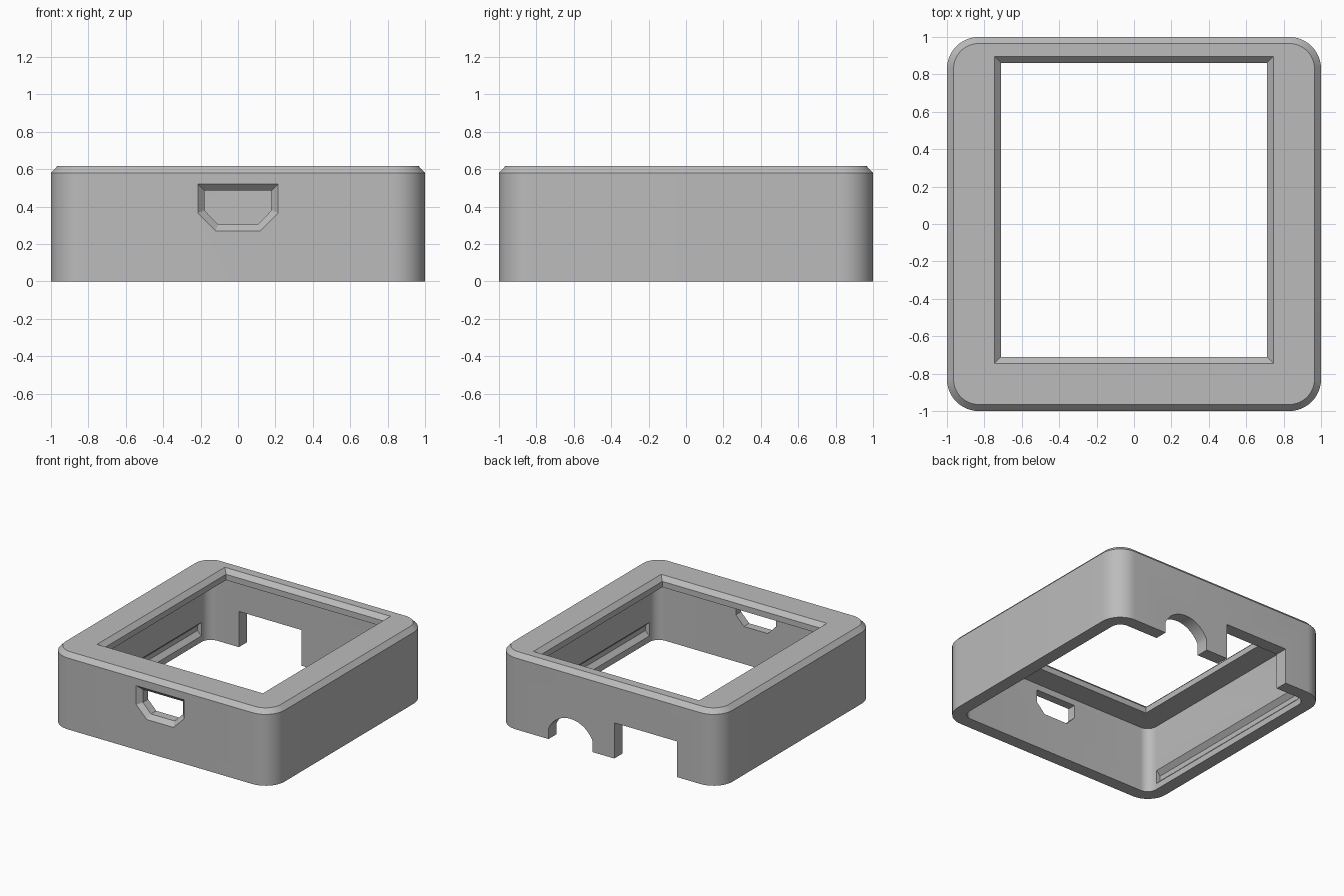
import bpy, bmesh
from math import sin, cos, pi, radians

cube = bpy.data.objects.get("Cube")
if cube:
    bpy.data.objects.remove(cube, do_unlink=True)

gray = bpy.data.materials.new("light gray plastic")
gray.use_nodes = True
color = (0.5, 0.5, 0.5, 1)
gray.diffuse_color = color
gray.node_tree.nodes["Principled BSDF"].inputs["Base Color"].default_value = color


def loft(name, rings):
    """Closed solid skinned through matching rings of points."""
    bm = bmesh.new()
    loops = [[bm.verts.new(p) for p in ring] for ring in rings]
    n = len(loops[0])
    for a, b in zip(loops, loops[1:]):
        for i in range(n):
            j = (i + 1) % n
            bm.faces.new((a[i], a[j], b[j], b[i]))
    bm.faces.new(loops[0][::-1])
    bm.faces.new(loops[-1])
    bmesh.ops.recalc_face_normals(bm, faces=bm.faces)
    mesh = bpy.data.meshes.new(name)
    bm.to_mesh(mesh)
    bm.free()
    mesh.materials.append(gray)
    obj = bpy.data.objects.new(name, mesh)
    bpy.context.collection.objects.link(obj)
    return obj


def rounded_square(half, radius, z, steps=12):
    ring = []
    for k, (sx, sy) in enumerate([(1, 1), (-1, 1), (-1, -1), (1, -1)]):
        for i in range(steps + 1):
            a = (k + i / steps) * pi / 2
            c = half - radius
            ring.append((sx * c + radius * cos(a), sy * c + radius * sin(a), z))
    return ring


def window_ring(grow, z):
    x, front, back = 0.71 + grow, -0.71 - grow, 0.86 + grow
    return [(-x, front, z), (x, front, z), (x, back, z), (-x, back, z)]


def port_ring(side, top, bottom, shoulder, foot, y):
    half = [(side, top), (side, shoulder), (foot, bottom)]
    return [(x, y, z) for x, z in half] + [(-x, y, z) for x, z in half[::-1]]


def back_cut(name, profile):
    return loft(name, [[(x, y, z) for x, z in profile] for y in (0.8, 1.1)])


# Outer shell with a bevelled top rim
case = loft("case_shell", [rounded_square(1, 0.17, 0),
                           rounded_square(1, 0.17, 0.58),
                           rounded_square(0.965, 0.135, 0.617)])

# Hollow interior, open at the bottom
cutters = [loft("cavity", [rounded_square(0.897, 0.08, -0.1),
                           rounded_square(0.897, 0.08, 0.535)])]

# Screen window with bevelled upper edge
cutters.append(loft("window", [window_ring(0, 0.4), window_ring(0, 0.582),
                               window_ring(0.035, 0.617), window_ring(0.035, 0.7)]))

# Cable port in the front wall, flared outwards
outer = (0.215, 0.52, 0.27, 0.365, 0.12)
inner = (0.18, 0.485, 0.305, 0.38, 0.107)
cutters.append(loft("port", [port_ring(*outer, -1.1), port_ring(*outer, -1),
                             port_ring(*inner, -0.965), port_ring(*inner, -0.8)]))

# Rectangular and arched notches in the back wall
cutters.append(back_cut("square_notch", [(-0.62, -0.1), (-0.055, -0.1),
                                         (-0.055, 0.29), (-0.62, 0.29)]))
arc = [(0.338 + 0.217 * cos(radians(a)), 0.217 * sin(radians(a)))
       for a in range(24, 157, 6)]
cutters.append(back_cut("arched_notch", [(arc[-1][0], -0.1), (arc[0][0], -0.1)] + arc))

# Snap grooves along the inside of both side walls
for side in (-1, 1):
    groove = [(0.85, 0.05), (0.897, 0.05), (0.932, 0.085),
              (0.932, 0.125), (0.897, 0.16), (0.85, 0.16)]
    cutters.append(loft("groove", [[(side * x, y, z) for x, z in groove]
                                   for y in (-0.81, 0.81)]))

# Carve the shell, then discard the cutters
for cutter in cutters:
    cutter.hide_render = True
    mod = case.modifiers.new(cutter.name, "BOOLEAN")
    mod.operation = "DIFFERENCE"
    mod.solver = "EXACT"
    mod.object = cutter
bpy.context.view_layer.update()
carved = bpy.data.meshes.new_from_object(
    case.evaluated_get(bpy.context.evaluated_depsgraph_get()))
case.modifiers.clear()
case.data = carved
for cutter in cutters:
    bpy.data.objects.remove(cutter, do_unlink=True)

# Soft corners, crisp edges
bpy.ops.object.select_all(action="DESELECT")
case.select_set(True)
bpy.context.view_layer.objects.active = case
bpy.ops.object.shade_smooth_by_angle(angle=radians(30))
